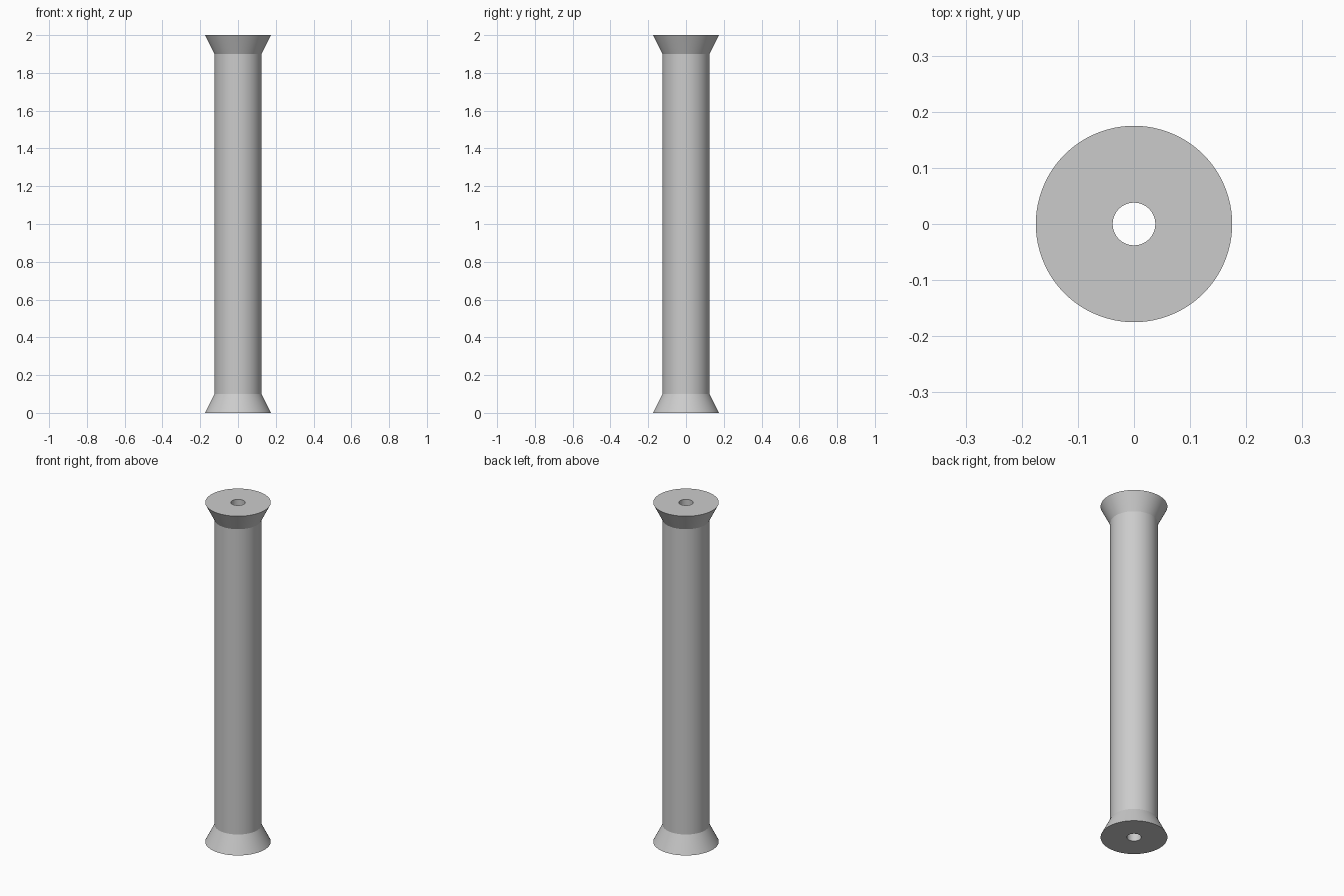
import bpy, bmesh, math

cube = bpy.data.objects.get("Cube")
if cube:
    bpy.data.objects.remove(cube, do_unlink=True)

SEGMENTS = 96
HEIGHT, FLARE_HEIGHT = 2.0, 0.1
FLARE_R, SHAFT_R, BORE_R = 0.175, 0.125, 0.038

grey = bpy.data.materials.new("plain_grey")
grey.use_nodes = True
grey.diffuse_color = (0.6, 0.6, 0.6, 1)
grey.node_tree.nodes["Principled BSDF"].inputs["Base Color"].default_value = grey.diffuse_color


def lathe(name, profile):
    """Spin a closed (radius, z) outline around the z axis."""
    bm = bmesh.new()
    verts = [bm.verts.new((r, 0, z)) for r, z in profile]
    edges = [bm.edges.new((v, verts[(i + 1) % len(verts)])) for i, v in enumerate(verts)]
    bmesh.ops.spin(bm, geom=verts + edges, cent=(0, 0, 0), axis=(0, 0, 1),
                   angle=math.tau, steps=SEGMENTS, use_merge=True)
    bmesh.ops.remove_doubles(bm, verts=bm.verts, dist=1e-5)
    bmesh.ops.recalc_face_normals(bm, faces=bm.faces)
    mesh = bpy.data.meshes.new(name)
    bm.to_mesh(mesh)
    bm.free()
    mesh.materials.append(grey)
    obj = bpy.data.objects.new(name, mesh)
    bpy.context.collection.objects.link(obj)
    bpy.ops.object.select_all(action="DESELECT")
    obj.select_set(True)
    bpy.context.view_layer.objects.active = obj
    bpy.ops.object.shade_smooth_by_angle(angle=math.radians(20))
    return obj


# Straight shaft with a flared rim at each end and a bore right through
lathe("flared_spool", [
    (BORE_R, 0),
    (FLARE_R, 0),
    (SHAFT_R, FLARE_HEIGHT),
    (SHAFT_R, HEIGHT - FLARE_HEIGHT),
    (FLARE_R, HEIGHT),
    (BORE_R, HEIGHT),
])
